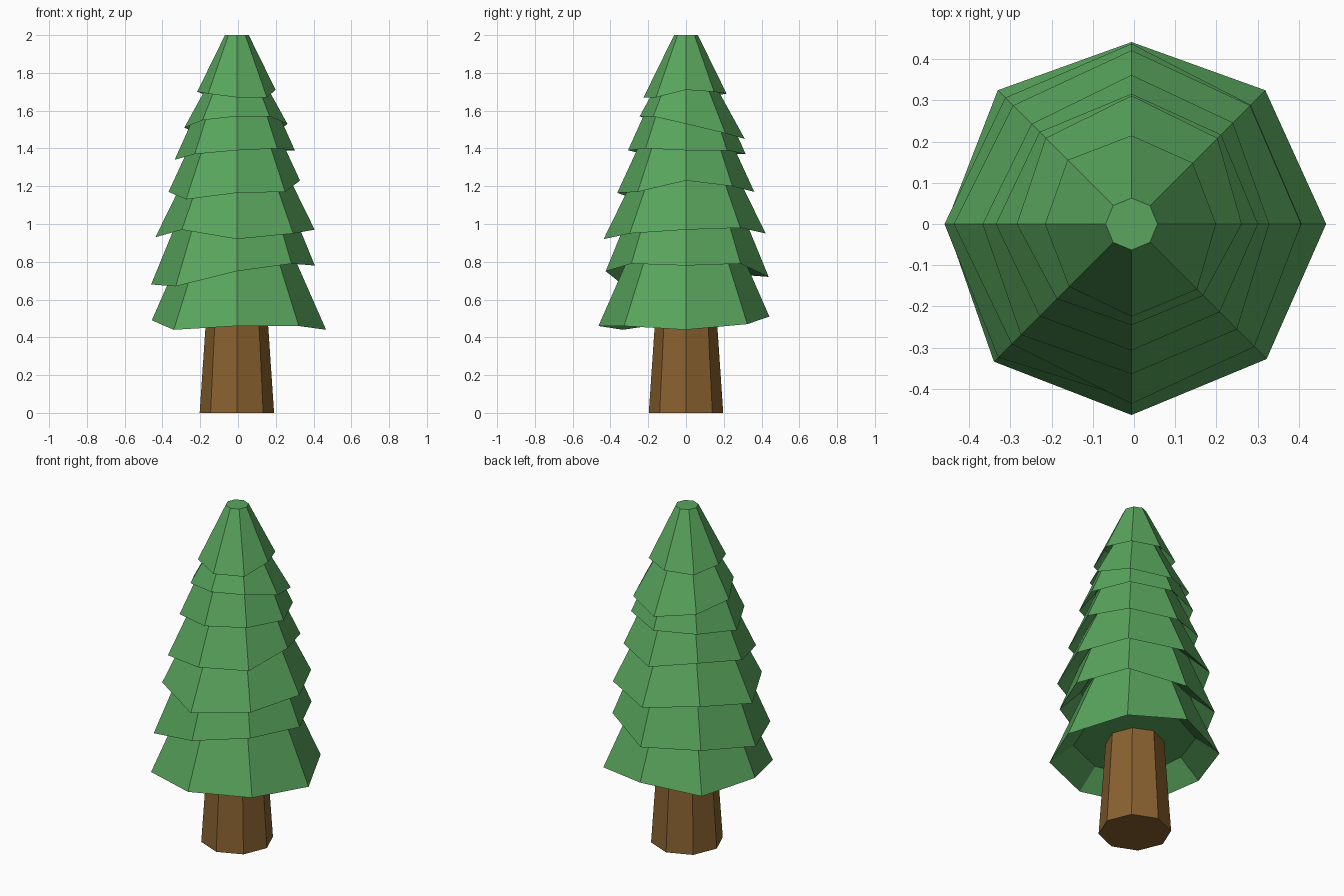
import bpy, bmesh
from math import cos, sin, pi

if "Cube" in bpy.data.objects:
    bpy.data.objects.remove(bpy.data.objects["Cube"])

def material(name, color):
    m = bpy.data.materials.new(name)
    m.diffuse_color = color
    m.use_nodes = True
    m.node_tree.nodes["Principled BSDF"].inputs["Base Color"].default_value = m.diffuse_color
    return m

GREEN = material("needles", (0.10, 0.38, 0.11, 1))
BROWN = material("bark", (0.25, 0.12, 0.03, 1))
CX = -0.006

def finish(bm, name, mat):
    bmesh.ops.recalc_face_normals(bm, faces=bm.faces)
    me = bpy.data.meshes.new(name)
    bm.to_mesh(me)
    bm.free()
    me.materials.append(mat)
    ob = bpy.data.objects.new(name, me)
    bpy.context.collection.objects.link(ob)

def octagon(bm, r, z):
    return [bm.verts.new((CX + r * cos(i * pi / 4), r * sin(i * pi / 4), z)) for i in range(8)]

def bridge(bm, a, b):
    for i in range(8):
        j = (i + 1) % 8
        bm.faces.new((a[i], a[j], b[j], b[i]))

# Tapered trunk
bm = bmesh.new()
low, high = octagon(bm, 0.197, 0), octagon(bm, 0.155, 0.62)
bridge(bm, low, high)
bm.faces.new(low)
bm.faces.new(high)
finish(bm, "trunk", BROWN)

def skirt(name, top_r, top_z, slope, hem, notches):
    """Eight-sided skirt; hem heights run counter-clockwise from +x."""
    bm = bmesh.new()
    top = octagon(bm, top_r, top_z)
    rim, under = [], []
    for i, z in enumerate(hem):
        c, s = cos(i * pi / 4), sin(i * pi / 4)
        r = top_r + (top_z - z) * slope
        rim.append(bm.verts.new((CX + r * c, r * s, z)))
        under.append(bm.verts.new((CX + 0.72 * r * c, 0.72 * r * s, z + 0.1)))
    for i in range(8):
        j = (i + 1) % 8
        cut = []
        if i in notches:
            # V-shaped tear in the hem, lying on the face
            t, lift = notches[i]
            for dt, up in ((-0.06, 0), (0, lift), (0.09, 0)):
                p = rim[i].co.lerp(rim[j].co, t + dt)
                q = top[i].co.lerp(top[j].co, t + dt)
                cut.append(bm.verts.new(p.lerp(q, up)))
        bm.faces.new([top[i], rim[i], *cut, rim[j], top[j]])
        bm.faces.new([under[i], rim[i], *cut, rim[j], under[j]])
    bm.faces.new(top)
    bm.faces.new(under)
    bmesh.ops.triangulate(bm, faces=[f for f in bm.faces if 4 < len(f.verts) < 8])
    finish(bm, name, GREEN)

# Foliage: top radius, top height, slope, hem heights, notches {side: (position, depth)}
LAYERS = [
    (0.27, 0.90, 0.44, (.44, .47, .51, .47, .49, .44, .46, .46), {7: (.36, .28), 1: (.65, .25)}),
    (0.29, 1.08, 0.41, (.78, .79, .72, .73, .68, .67, .75, .79), {}),
    (0.25, 1.30, 0.49, (.97, .98, .95, .98, .93, .97, .92, .95), {2: (.8, .45)}),
    (0.21, 1.50, 0.46, (1.23, 1.20, 1.17, 1.21, 1.17, 1.13, 1.165, 1.17), {}),
    (0.19, 1.65, 0.45, (1.39, 1.39, 1.37, 1.37, 1.34, 1.37, 1.39, 1.40), {}),
    (0.13, 1.78, 0.55, (1.53, 1.48, 1.45, 1.48, 1.51, 1.55, 1.57, 1.57), {}),
    (0.063, 2.00, 0.49, (1.71, 1.70, 1.69, 1.68, 1.70, 1.69, 1.67, 1.67), {}),
]
for n, layer in enumerate(LAYERS, 1):
    skirt(f"foliage_layer_{n}", *layer)
